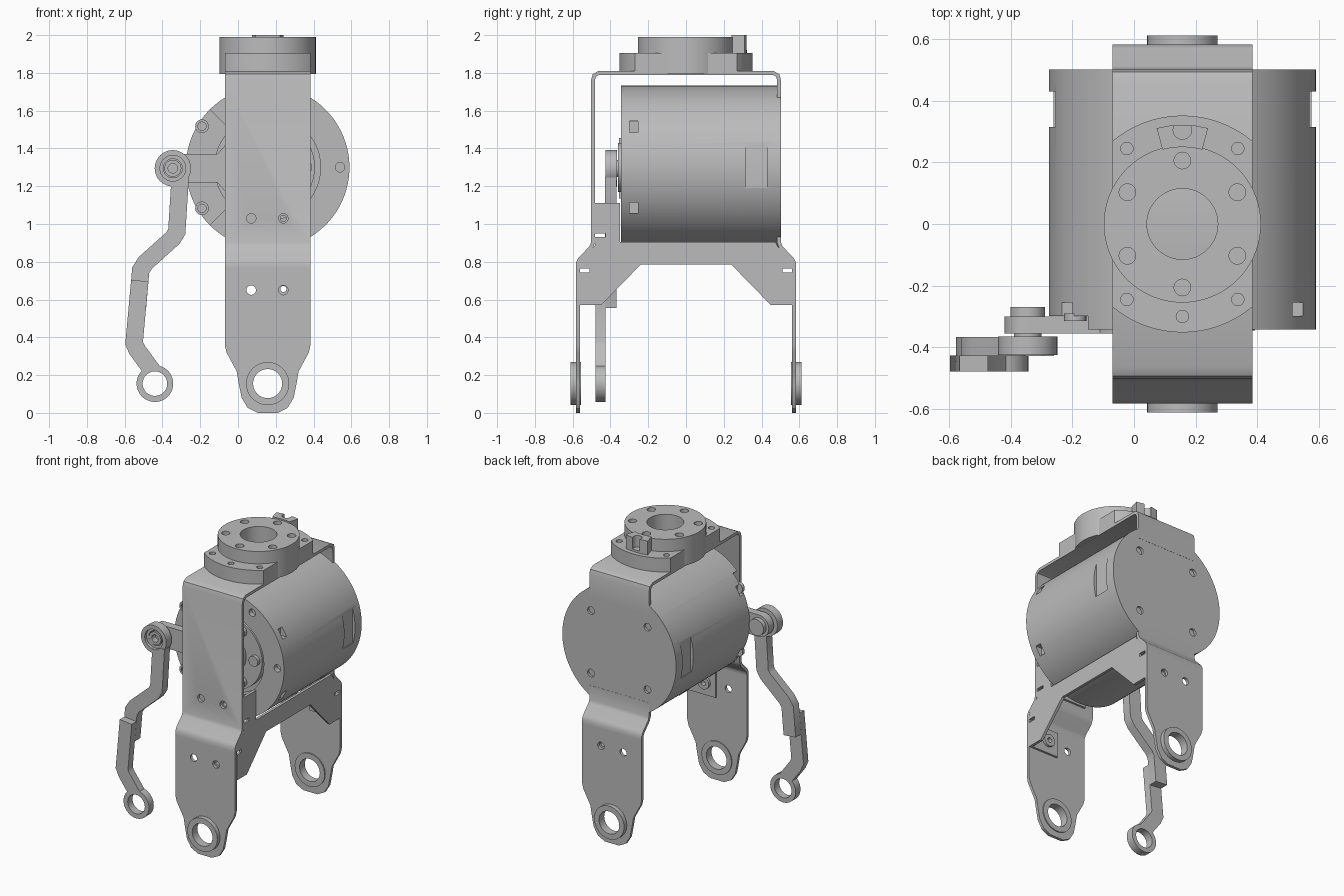
import bpy, bmesh
from math import sin, cos, pi, radians
from mathutils import Vector

cube = bpy.data.objects.get("Cube")
if cube:
    bpy.data.objects.remove(cube)

grey = bpy.data.materials.new("metal_grey")
grey.use_nodes = True
grey.diffuse_color = (0.5, 0.5, 0.5, 1)
grey.node_tree.nodes["Principled BSDF"].inputs["Base Color"].default_value = (0.5, 0.5, 0.5, 1)

CX, HUB = 0.157, 1.30      # strap centre line and drum axis height
LEFT, RIGHT = CX - 0.227, CX + 0.227
DRUM_R = 0.433
parts = []


def prism(name, pts, axis, a, b):
    """Extrude a flat outline along an axis from a to b."""
    place = {"x": lambda u, v: (a, u, v), "y": lambda u, v: (u, a, v),
             "z": lambda u, v: (u, v, a)}[axis]
    step = Vector([(b - a) * (axis == k) for k in "xyz"])
    bm = bmesh.new()
    face = bm.faces.new([bm.verts.new(place(*p)) for p in pts])
    grown = bmesh.ops.extrude_face_region(bm, geom=[face], use_keep_orig=True)
    bmesh.ops.translate(bm, vec=step, verts=[g for g in grown["geom"] if isinstance(g, bmesh.types.BMVert)])
    bmesh.ops.recalc_face_normals(bm, faces=bm.faces)
    mesh = bpy.data.meshes.new(name)
    bm.to_mesh(mesh)
    bm.free()
    mesh.materials.append(grey)
    ob = bpy.data.objects.new(name, mesh)
    bpy.context.collection.objects.link(ob)
    parts.append(ob)
    return ob


def cyl(name, r, axis, u, v, a, b, n=48):
    ring = [(u + r * cos(2 * pi * i / n), v + r * sin(2 * pi * i / n)) for i in range(n)]
    return prism(name, ring, axis, a, b)


def box(name, x0, x1, y0, y1, z0, z1):
    return prism(name, [(x0, y0), (x1, y0), (x1, y1), (x0, y1)], "z", z0, z1)


def cut(ob, *cutters, operation="DIFFERENCE"):
    for c in cutters:
        mod = ob.modifiers.new("cut", "BOOLEAN")
        mod.operation, mod.object, mod.solver = operation, c, "EXACT"
        bpy.context.view_layer.objects.active = ob
        bpy.ops.object.modifier_apply(modifier=mod.name)
        parts.remove(c)
        bpy.data.objects.remove(c)
    return ob


def hole(r, axis, u, v, a, b):
    return cyl("cutter", r, axis, u, v, a, b, 24)


def band(path, half):
    """Outline of a bar of constant width along a path, with mitred corners."""
    p = [Vector(q) for q in path]
    left, right = [], []
    for i, q in enumerate(p):
        d0 = (q - p[i - 1]).normalized() if i else (p[1] - q).normalized()
        d1 = (p[i + 1] - q).normalized() if i < len(p) - 1 else d0
        t = (d0 + d1).normalized()
        off = Vector((-t.y, t.x)) * half / max(t.dot(d0), 0.3)
        left.append(q + off)
        right.append(q - off)
    return [tuple(q) for q in left + right[::-1]]


# Bent strap: front, top and upper back, then the lower back bend
foot_bend = [(-0.572, 0.77), (-0.572, 0.795), (-0.562, 0.815), (-0.503, 0.875), (-0.493, 0.9)]
top_corner = [(-0.493, 1.76), (-0.485, 1.787), (-0.46, 1.80)]
back_top = [(-y, z) for y, z in reversed(top_corner)]
strap = prism("strap", band(foot_bend + top_corner + back_top + [(0.493, 1.6)], 0.01), "x", LEFT, RIGHT)
cut(strap, *[hole(0.025, "y", x, 1.03, -0.6, -0.4) for x in (0.07, 0.24)])
prism("rear_bend", band([(-y, z) for y, z in foot_bend] + [(0.493, 1.0)], 0.01), "x", LEFT, RIGHT)

# Legs with bushings
half = [(0.227, 0.78), (0.227, 0.36), (0.218, 0.32), (0.164, 0.22), (0.152, 0.15),
        (0.138, 0.08), (0.106, 0.027), (0.053, 0)]
outline = [(CX + x, z) for x, z in half] + [(CX - x, z) for x, z in reversed(half)]
for side, s in (("front", -1), ("rear", 1)):
    leg = prism(side + "_leg", outline, "y", s * 0.562, s * 0.582)
    cut(leg, hole(0.078, "y", CX, 0.155, s * 0.5, s * 0.7),
        *[hole(0.025, "y", x, 0.65, s * 0.5, s * 0.7) for x in (0.07, 0.24)])
    bush = cyl(side + "_bushing", 0.114, "y", CX, 0.155, s * 0.555, s * 0.612)
    cut(bush, cyl("cutter", 0.077, "y", CX, 0.155, s * 0.5, s * 0.7))

# Motor drum with front pocket, side windows and a stepped sector for the arm
drum = cyl("drum", DRUM_R, "y", CX, HUB, -0.343, 0.475, 96)
cut(drum, prism("cutter", [(CX, HUB), (CX - 0.5, HUB + 0.5), (CX - 0.5, HUB - 0.5)], "y", -0.4, -0.298),
    cyl("cutter", 0.28, "y", CX, HUB, -0.4, -0.28))
for s in (-1, 1):
    x0, x1 = sorted((CX + s * 0.412, CX + s * 0.5))
    cut(drum, box("cutter", x0, x1, 0.315, 0.43, 1.19, 1.44))
    x0, x1 = sorted((CX + s * 0.345, CX + s * 0.45))
    cut(drum, *[box("cutter", x0, x1, -0.298, -0.255, z - 0.03, z + 0.03) for z in (1.085, 1.515)])
for deg in (0, 60, 120, 240, 300):
    a = radians(deg)
    cut(drum, hole(0.025, "y", CX + 0.383 * cos(a), HUB + 0.383 * sin(a), -0.4, -0.31))
for deg in (148, 212):
    a = radians(deg)
    boss = cyl("drum_boss", 0.036, "y", CX + 0.41 * cos(a), HUB + 0.41 * sin(a), -0.315, -0.29, 24)
    cut(boss, hole(0.022, "y", CX + 0.41 * cos(a), HUB + 0.41 * sin(a), -0.4, -0.305))

# Rear cover disc
cover = cyl("rear_cover", DRUM_R, "y", CX, HUB, 0.473, 0.502, 96)
cut(cover, *[hole(0.026, "y", CX + i * 0.215, HUB + j * 0.215, 0.485, 0.6) for i in (-1, 1) for j in (-1, 1)])

# Output hub and crank arm
cyl("hub_flange", 0.25, "y", CX, HUB, -0.32, -0.27)
cyl("hub", 0.13, "y", CX, HUB, -0.36, -0.31)
for k in range(6):
    a = k * pi / 3
    cyl("hub_screw", 0.035, "y", CX + 0.2 * cos(a), HUB + 0.2 * sin(a), -0.345, -0.31, 24)
EX, EZ = -0.345, 1.295
upper = [(EX, 0.075), (-0.11, 0.075), (-0.07, 0.12), (0.03, 0.16)]
prism("crank_arm", [(x, EZ + z) for x, z in upper] + [(x, EZ - z) for x, z in reversed(upper)],
      "y", -0.355, -0.30)
cyl("crank_eye", 0.075, "y", EX, EZ, -0.355, -0.30)
cyl("crank_boss", 0.056, "y", EX, EZ, -0.31, -0.27)
pin = cyl("crank_pin", 0.045, "y", EX, EZ, -0.41, -0.34, 32)
cut(pin, hole(0.025, "y", EX, EZ, -0.5, -0.37))

# Offset connecting link
FX, FZ = -0.44, 0.155
link_eye = cyl("link_upper_eye", 0.096, "y", EX, EZ, -0.425, -0.365)
cut(link_eye, cyl("cutter", 0.068, "y", EX, EZ, -0.5, -0.405), cyl("cutter", 0.05, "y", EX, EZ, -0.5, -0.3))
prism("link_upper_bar", band([(-0.306, 1.25), (-0.324, 0.96), (-0.345, 0.925), (-0.49, 0.795),
                              (-0.515, 0.755), (-0.532, 0.56)], 0.046), "y", -0.428, -0.367)
link_low = prism("link_lower_bar", band([(-0.52, 0.70), (-0.55, 0.37), (-0.535, 0.335),
                                         (FX, FZ + 0.05)], 0.046), "y", -0.478, -0.426)
eye = cyl("link_lower_eye", 0.097, "y", FX, FZ, -0.478, -0.426)
cut(link_low, hole(0.065, "y", FX, FZ, -0.6, -0.3))
cut(eye, cyl("cutter", 0.065, "y", FX, FZ, -0.6, -0.3))
# keep the upper bar clear of the upper bearing
cut(bpy.data.objects["link_upper_bar"], hole(0.07, "y", EX, EZ, -0.5, -0.3))

# Side bracket with folded screw flanges
side = prism("bracket_side", [(-0.565, 0.57), (-0.565, 0.8), (-0.483, 0.885), (-0.483, 1.11), (-0.35, 1.11),
                              (-0.35, 0.905), (0.475, 0.905), (0.483, 0.885), (0.565, 0.8), (0.565, 0.57),
                              (0.45, 0.57), (0.24, 0.785), (-0.24, 0.785), (-0.45, 0.57)],
             "x", RIGHT - 0.02, RIGHT - 0.001)
cut(side, box("cutter", 0.3, 0.5, -0.6, -0.51, 0.742, 0.765), box("cutter", 0.3, 0.5, 0.51, 0.6, 0.742, 0.765),
    box("cutter", 0.3, 0.5, -0.5, -0.425, 0.93, 0.95))
for name, y0, y1, z0, z1 in (("front_flange", -0.563, -0.548, 0.57, 0.742),
                             ("rear_flange", 0.548, 0.563, 0.57, 0.742),
                             ("upper_flange", -0.484, -0.469, 0.95, 1.11)):
    z = (z0 + z1) / 2
    x0 = 0.0 if name == "upper_flange" else 0.16
    flange = box(name, x0, RIGHT - 0.005, y0, y1, z0, z1)
    inner = 0.025 if y0 < 0 else -0.025
    mid = (y0 + y1) / 2
    nut = cyl(name + "_nut", 0.042, "y", 0.24, z, mid, mid + inner, 24)
    cut(flange, hole(0.016, "y", 0.24, z, y0 - 0.1, y1 + 0.1))
    cut(nut, hole(0.016, "y", 0.24, z, y0 - 0.1, y1 + 0.1))

# Top mount: clipped round flange and raised ring
flange = cyl("mount_flange", 0.352, "z", CX, 0, 1.808, 1.905, 72)
cut(flange, box("cutter", LEFT, RIGHT, -0.5, 0.5, 1.7, 2.1), operation="INTERSECT")
ring = cyl("mount_ring", 0.255, "z", CX, 0, 1.795, 1.99, 72)
for ob in (flange, ring):
    cut(ob, cyl("cutter", 0.115, "z", CX, 0, 1.7, 2.1))
cut(flange, *[hole(0.02, "z", CX + i * 0.18, j * 0.245, 1.86, 2.1) for i in (-1, 1) for j in (-1, 1)],
    hole(0.02, "z", CX, -0.30, 1.86, 2.1))
for k in range(6):
    a = pi / 6 + k * pi / 3
    for ob in (flange, ring):
        cut(ob, hole(0.027, "z", CX + 0.206 * cos(a), 0.206 * sin(a), 1.85, 2.1))

# Locating lug behind the ring
arc = [radians(d) for d in (75, 82.5, 90, 97.5, 105)]
lug = prism("locating_lug", [(CX + 0.322 * cos(a), 0.322 * sin(a)) for a in arc] +
            [(CX + 0.25 * cos(a), 0.25 * sin(a)) for a in reversed(arc)], "z", 1.9, 2.0)
cut(lug, hole(0.03, "z", CX, 0.305, 1.92, 2.1))

for ob in parts:
    bpy.ops.object.select_all(action="DESELECT")
    ob.select_set(True)
    bpy.context.view_layer.objects.active = ob
    bpy.ops.object.shade_smooth_by_angle(angle=radians(30))
